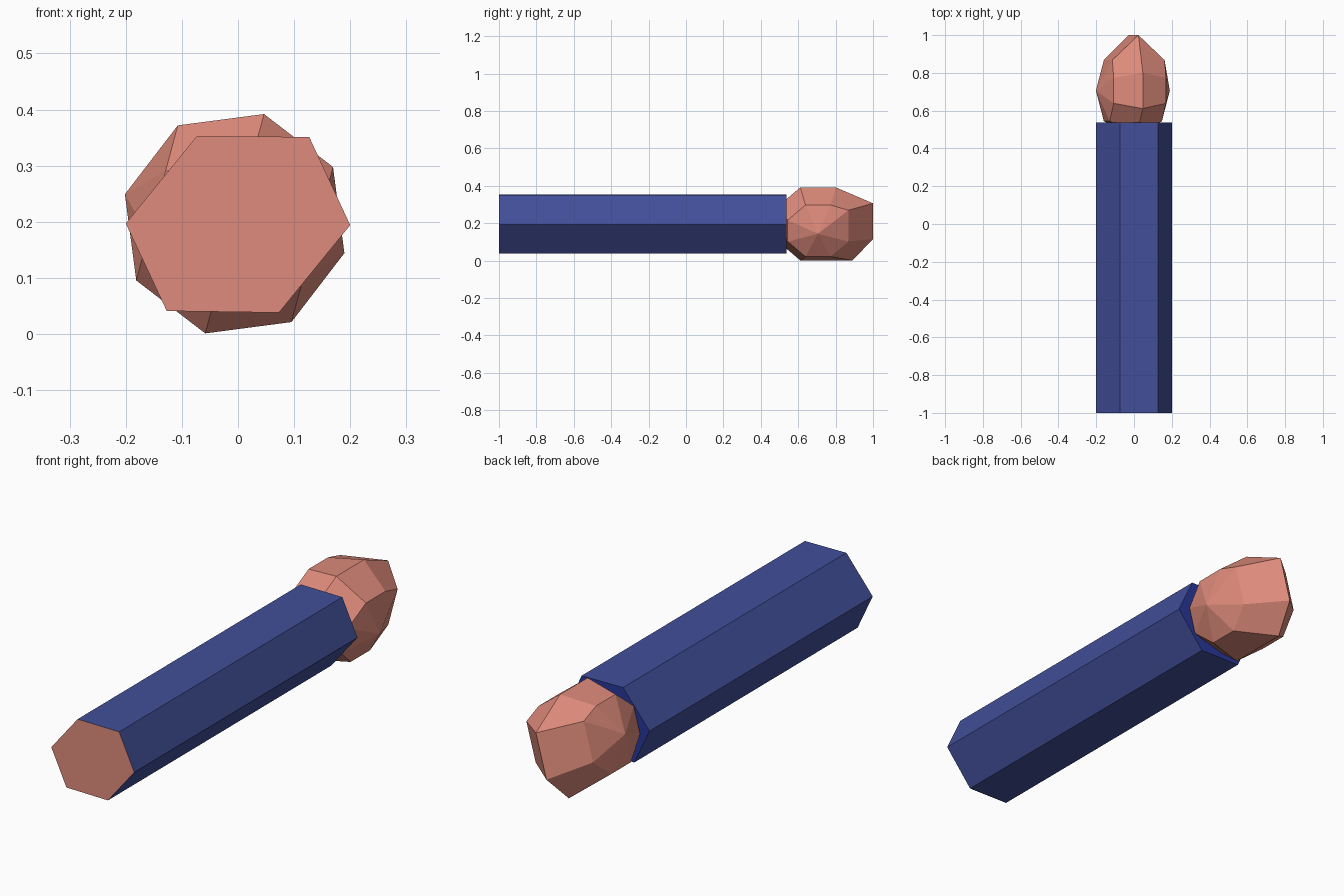
import bpy, bmesh, math
from mathutils import Vector, Matrix

if "Cube" in bpy.data.objects:
    bpy.data.objects.remove(bpy.data.objects["Cube"])


def material(name, rgb):
    m = bpy.data.materials.new(name)
    m.diffuse_color = (*rgb, 1)
    m.use_nodes = True
    m.node_tree.nodes["Principled BSDF"].inputs["Base Color"].default_value = m.diffuse_color
    return m


salmon = material("salmon", (0.74, 0.26, 0.20))
blue = material("dusty blue", (0.054, 0.078, 0.32))
deep_blue = material("deep blue", (0.021, 0.038, 0.32))


def add_object(name, bm, mats):
    bmesh.ops.recalc_face_normals(bm, faces=bm.faces)
    me = bpy.data.meshes.new(name)
    bm.to_mesh(me)
    bm.free()
    for m in mats:
        me.materials.append(m)
    ob = bpy.data.objects.new(name, me)
    bpy.context.collection.objects.link(ob)
    return ob


# Hexagonal shaft: profile extruded along y, coloured by face direction
profile = [(-0.073, 0.353), (0.127, 0.351), (0.20, 0.194),
           (0.073, 0.038), (-0.127, 0.041), (-0.20, 0.197)]
bm = bmesh.new()
end = bm.faces.new([bm.verts.new((x, -1, z)) for x, z in profile])
ext = bmesh.ops.extrude_face_region(bm, geom=[end], use_keep_orig=True)
bmesh.ops.translate(bm, vec=(0, 1.537, 0),
                    verts=[v for v in ext["geom"] if isinstance(v, bmesh.types.BMVert)])
bmesh.ops.recalc_face_normals(bm, faces=bm.faces)
for f in bm.faces:
    f.material_index = 1 if f.normal.y < -0.9 else 2 if f.normal.y > 0.9 else 0
add_object("shaft", bm, [blue, salmon, deep_blue])

# Faceted head: 8 x 4 sphere with its poles on a tilted sideways axis, pulled to a tip
tilt = math.radians(15)
axis = Vector((math.cos(tilt), 0, -math.sin(tilt)))
up = Vector((math.sin(tilt), 0, math.cos(tilt)))
centre = Vector((-0.006, 0, 0.1965))
bm = bmesh.new()
bmesh.ops.create_uvsphere(bm, u_segments=8, v_segments=4, radius=1,
                          matrix=Matrix.Rotation(math.radians(22.5), 4, 'Z'))
for v in bm.verts:
    a, b, c = v.co
    y, u = 0.706 + 0.248 * a, 0.219 * b
    equator = abs(c) < 0.01
    if a > 0.6 and b > 0:
        u = 0.114                      # raised upper tip
    if equator and a > 0.8:
        y = 1.0                        # pulled-out tip
    elif equator and a > 0.2 and b < 0:
        y = 0.89                       # longer underside
    v.co = centre + axis * (0.2025 * c) + up * u + Vector((0, y, 0))
add_object("head", bm, [salmon])
